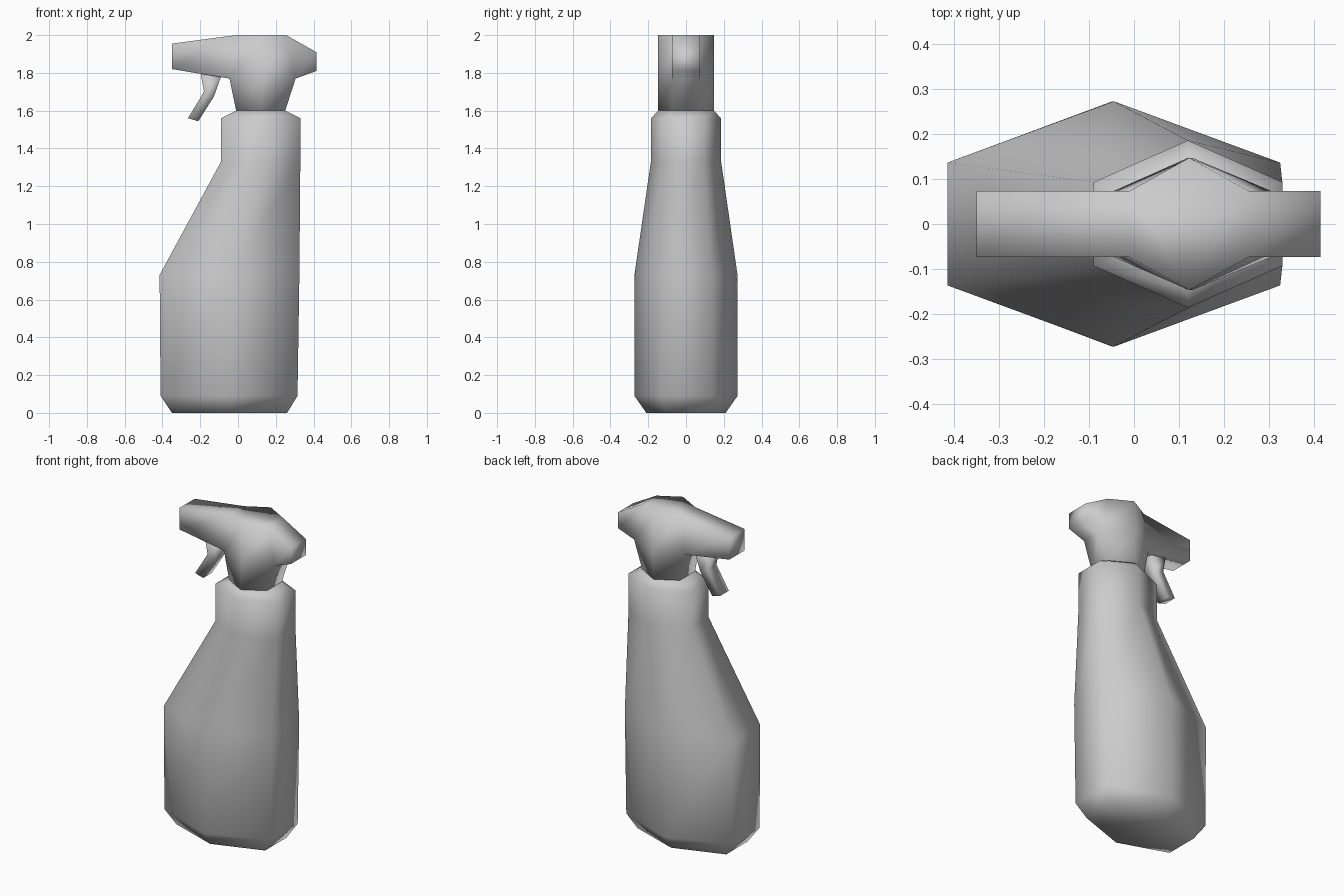
import bpy
import bmesh
from mathutils import Vector

cube = bpy.data.objects.get("Cube")
if cube:
    bpy.data.objects.remove(cube)

grey = bpy.data.materials.new("plain grey")
grey.use_nodes = True
GREY = (0.6, 0.6, 0.6, 1)
grey.diffuse_color = GREY
grey.node_tree.nodes["Principled BSDF"].inputs["Base Color"].default_value = GREY


def hexagon(x0, x1, half_y, z):
    """Six-sided section with flat ends on x and a point on each y side."""
    mid, h = (x0 + x1) / 2, half_y / 2
    return [(x0, -h, z), (mid, -half_y, z), (x1, -h, z),
            (x1, h, z), (mid, half_y, z), (x0, h, z)]


def loft(bm, sections):
    """Skin a stack of sections and cap both ends; return the side faces by level."""
    rings = [[bm.verts.new(p) for p in s] for s in sections]
    levels = []
    for a, b in zip(rings, rings[1:]):
        n = len(a)
        levels.append([bm.faces.new((a[i], a[(i + 1) % n], b[(i + 1) % n], b[i]))
                       for i in range(n)])
    bm.faces.new(rings[0][::-1])
    bm.faces.new(rings[-1])
    return levels


def extrude_to(bm, face, x, low, high):
    """Pull a side face out to an upright end at x, spanning low to high."""
    middle = face.calc_center_median().z
    end = bmesh.ops.extrude_discrete_faces(bm, faces=[face])["faces"][0]
    for v in end.verts:
        v.co = Vector((x, v.co.y, high if v.co.z > middle else low))


def finish(bm, name):
    bmesh.ops.recalc_face_normals(bm, faces=bm.faces[:])
    for f in bm.faces:
        f.smooth = True
    mesh = bpy.data.meshes.new(name)
    bm.to_mesh(mesh)
    bm.free()
    mesh.materials.append(grey)
    bpy.context.collection.objects.link(bpy.data.objects.new(name, mesh))


# Bottle with sloping shoulder and straight neck
bm = bmesh.new()
loft(bm, [hexagon(*s) for s in (
    (-0.35, 0.26, 0.21, 0), (-0.41, 0.315, 0.273, 0.09),
    (-0.415, 0.325, 0.273, 0.73), (-0.09, 0.33, 0.186, 1.33),
    (-0.09, 0.33, 0.186, 1.56), (-0.01, 0.25, 0.147, 1.6))])
finish(bm, "bottle")

# Spray head: flared collar, nozzle to one side and stub to the other
bm = bmesh.new()
levels = loft(bm, [hexagon(*s) for s in (
    (-0.01, 0.25, 0.147, 1.6), (-0.045, 0.305, 0.147, 1.77),
    (-0.01, 0.255, 0.147, 2.0))])
extrude_to(bm, levels[1][5], -0.35, 1.82, 1.955)
extrude_to(bm, levels[1][2], 0.415, 1.81, 1.91)
finish(bm, "spray_head")

# Bent trigger under the nozzle
bm = bmesh.new()
W = 0.042
loft(bm, [[(x0, -W, z0), (x1, -W, z1), (x1, W, z1), (x0, W, z0)]
          for x0, z0, x1, z1 in ((-0.265, 1.56, -0.21, 1.544),
                                 (-0.18, 1.70, -0.127, 1.676),
                                 (-0.198, 1.80, -0.09, 1.78))])
finish(bm, "trigger")
